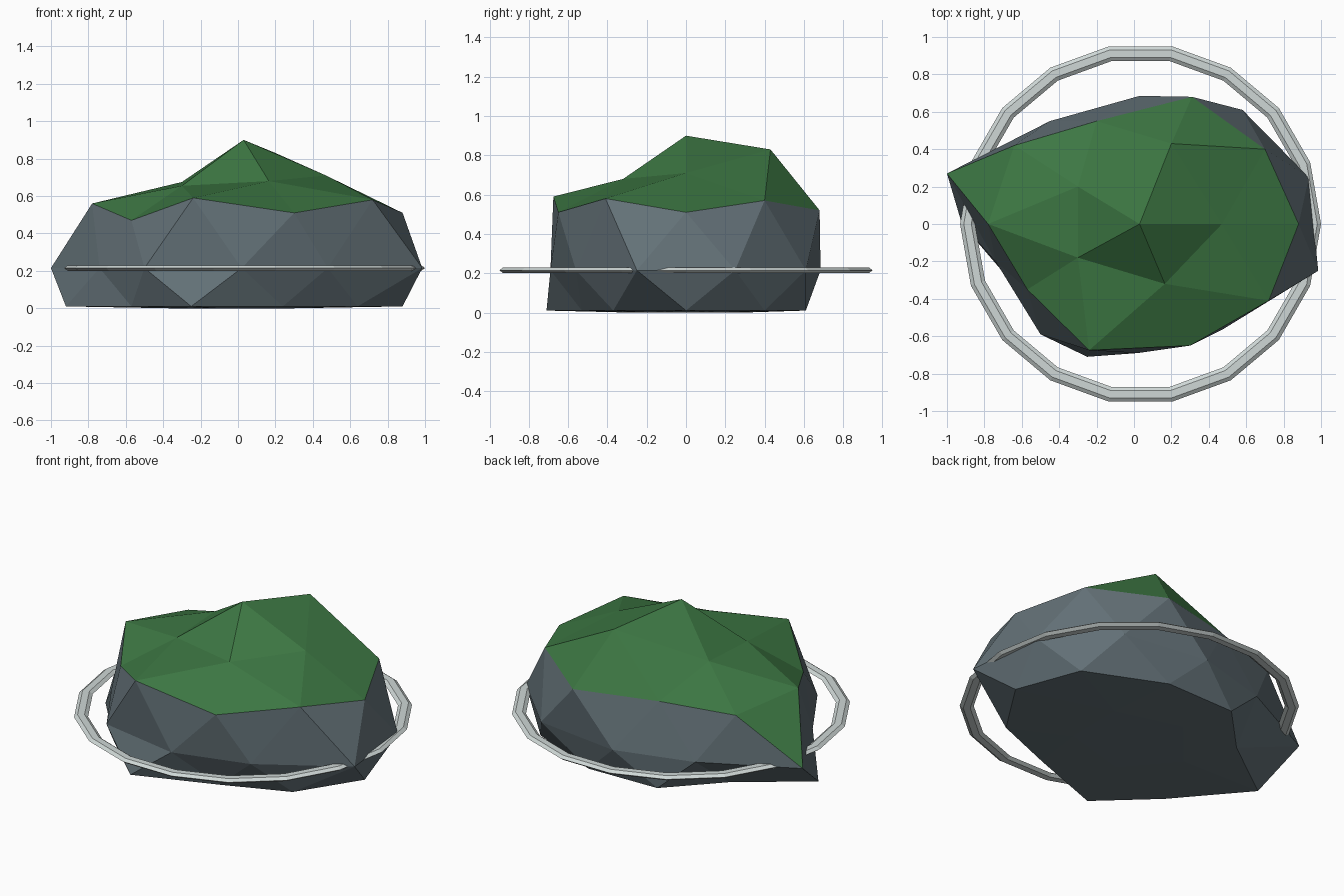
import bpy, bmesh, math

if "Cube" in bpy.data.objects:
    bpy.data.objects.remove(bpy.data.objects["Cube"])


def material(name, color):
    m = bpy.data.materials.new(name)
    m.diffuse_color = (*color, 1)
    m.use_nodes = True
    m.node_tree.nodes["Principled BSDF"].inputs["Base Color"].default_value = m.diffuse_color
    return m


rock_mat = material("slate_rock", (0.125, 0.165, 0.185))
grass_mat = material("grass_green", (0.046, 0.185, 0.056))
foam_mat = material("pale_foam", (0.62, 0.68, 0.67))

# Rock outline per level, counter-clockwise from +x
crown = [(.47, 0, .71), (.20, .43, .83), (-.30, .20, .675), (-.30, -.18, .655), (.165, -.32, .68)]
rim = [(.88, 0, .51), (.70, .40, .57), (.31, .68, .52), (-.20, .55, .53), (-.64, .42, .51),
       (-.78, 0, .56), (-.57, -.35, .47), (-.24, -.675, .59), (.30, -.65, .51), (.72, -.41, .58)]
waist = [(.935, .25), (.58, .61), (.03, .685), (-.45, .55), (-1, .27),
         (-.74, -.20), (-.50, -.59), (.02, -.69), (.48, -.56), (.985, -.25)]
foot = [(.88, 0), (.73, .40), (.25, .61), (-.22, .60), (-.51, .30),
        (-.92, 0), (-.57, -.41), (-.25, -.71), (.24, -.53), (.64, -.37)]


def slot(co, step, offset=0):
    """Position of a vertex within its level, by its angle."""
    a = math.degrees(math.atan2(co.y, co.x))
    return round((a - offset) / step) % round(360 / step)


# Faceted rock: a coarse icosphere pulled onto the levels
bm = bmesh.new()
bmesh.ops.create_icosphere(bm, subdivisions=2, radius=1)
for v in bm.verts:
    c = v.co.copy()
    if c.z > .95:
        v.co = (.03, 0, .90)
    elif c.z > .7:
        v.co = crown[slot(c, 72)]
    elif c.z > .2:
        v.co = rim[slot(c, 36)]
    elif c.z > -.2:
        v.co = (*waist[slot(c, 36, 18)], .215)
    elif c.z > -.7:
        v.co = (*foot[slot(c, 36)], .01)
    else:
        v.co = (c.x * .7, c.y * .6, 0)
bm.normal_update()

# Grass on the crown and on any shallow slope running down from it
for f in bm.faces:
    f.material_index = int(min(v.co.z for v in f.verts) > .4 or f.normal.z > .58)
mesh = bpy.data.meshes.new("island_rock")
bm.to_mesh(mesh)
bm.free()
mesh.materials.append(rock_mat)
mesh.materials.append(grass_mat)
bpy.context.collection.objects.link(bpy.data.objects.new("island_rock", mesh))

# Flattened foam ring around the rock
bpy.ops.mesh.primitive_torus_add(location=(.035, 0, .215), major_segments=18, minor_segments=6,
                                 major_radius=.925, minor_radius=.04)
ring = bpy.context.object
ring.name = "foam_ring"
ring.scale.z = .42
ring.data.materials.append(foam_mat)
